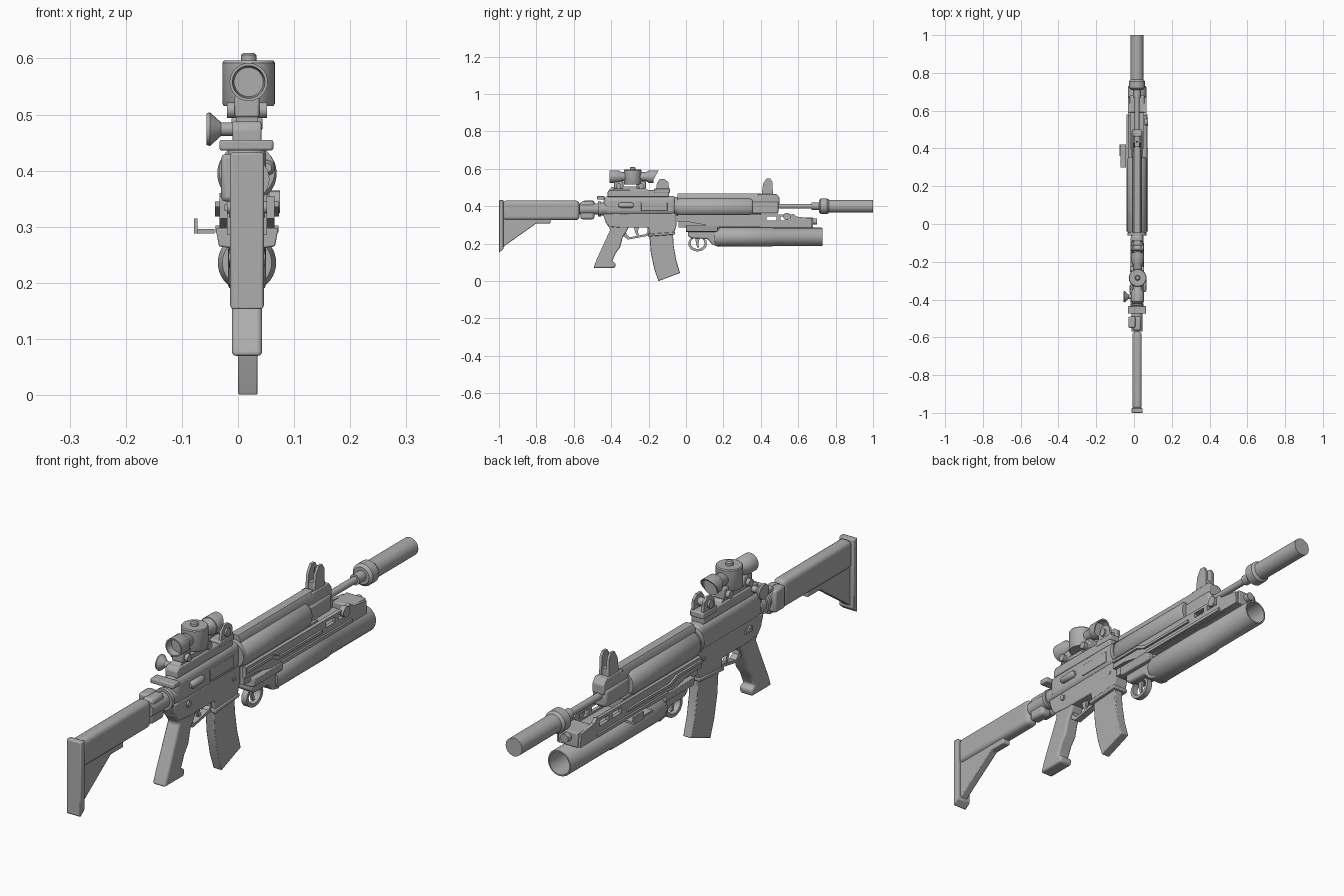
import bpy, bmesh, math
from mathutils import Matrix, Vector

if "Cube" in bpy.data.objects:
    bpy.data.objects.remove(bpy.data.objects["Cube"])

CX = 0.016  # centre plane of the main body
grey = bpy.data.materials.new("gunmetal_grey")
grey.diffuse_color = (0.42, 0.42, 0.42, 1)
grey.use_nodes = True
grey.node_tree.nodes["Principled BSDF"].inputs["Base Color"].default_value = grey.diffuse_color


def finish(name, bm, bevel=0.0, segs=2):
    bmesh.ops.recalc_face_normals(bm, faces=bm.faces)
    me = bpy.data.meshes.new(name)
    bm.to_mesh(me)
    bm.free()
    me.materials.append(grey)
    ob = bpy.data.objects.new(name, me)
    bpy.context.collection.objects.link(ob)
    bpy.context.view_layer.objects.active = ob
    ob.select_set(True)
    if bevel:
        m = ob.modifiers.new("Bevel", "BEVEL")
        m.width, m.segments, m.limit_method = bevel, segs, 'ANGLE'
    bpy.ops.object.shade_smooth_by_angle(angle=math.radians(35))
    ob.select_set(False)
    return ob


def plate(name, pts, half, x=CX, bevel=0.0, segs=2):
    """Side profile of (y, z) points, extruded across x."""
    bm = bmesh.new()
    a = [bm.verts.new((x - half, y, z)) for y, z in pts]
    b = [bm.verts.new((x + half, y, z)) for y, z in pts]
    bm.faces.new(a)
    bm.faces.new(b)
    for i in range(len(pts)):
        j = (i + 1) % len(pts)
        bm.faces.new((a[i], a[j], b[j], b[i]))
    return finish(name, bm, bevel, segs)


def box(name, x0, x1, y0, y1, z0, z1, bevel=0.0, segs=2):
    return plate(name, [(y0, z0), (y1, z0), (y1, z1), (y0, z1)], (x1 - x0) / 2, (x0 + x1) / 2, bevel, segs)


def beam(name, pts, y0, y1, bevel=0.0):
    """Cross-section of (x, z) points, extruded along y."""
    bm = bmesh.new()
    a = [bm.verts.new((x, y0, z)) for x, z in pts]
    b = [bm.verts.new((x, y1, z)) for x, z in pts]
    bm.faces.new(a)
    bm.faces.new(b)
    for i in range(len(pts)):
        j = (i + 1) % len(pts)
        bm.faces.new((a[i], a[j], b[j], b[i]))
    return finish(name, bm, bevel)


def lathe(name, prof, centre, axis='Y', n=32):
    """Turn (distance, radius) points around an axis through centre."""
    bm = bmesh.new()
    rings = []
    for d, r in prof:
        ring = []
        for i in range(n):
            t = 2 * math.pi * i / n
            c, s = r * math.cos(t), r * math.sin(t)
            v = {'X': (d, c, s), 'Y': (c, d, s), 'Z': (c, s, d)}[axis]
            ring.append(bm.verts.new(Vector(centre) + Vector(v)))
        rings.append(ring)
    for p, q in zip(rings, rings[1:]):
        for i in range(n):
            j = (i + 1) % n
            bm.faces.new((p[i], p[j], q[j], q[i]))
    bm.faces.new(rings[0])
    bm.faces.new(rings[-1])
    return finish(name, bm)


def pierced(name, outlines, half, x=CX):
    """Side profile with holes: first outline is the rim, the others are holes."""
    cu = bpy.data.curves.new(name, 'CURVE')
    cu.dimensions, cu.fill_mode, cu.extrude = '2D', 'BOTH', half
    for pts in outlines:
        sp = cu.splines.new('POLY')
        sp.points.add(len(pts) - 1)
        for p, (y, z) in zip(sp.points, pts):
            p.co = (y, z, 0, 1)
        sp.use_cyclic_u = True
    tmp = bpy.data.objects.new(name + "_curve", cu)
    bpy.context.collection.objects.link(tmp)
    me = bpy.data.meshes.new_from_object(tmp.evaluated_get(bpy.context.evaluated_depsgraph_get()))
    bpy.data.objects.remove(tmp)
    bm = bmesh.new()
    bm.from_mesh(me)
    bmesh.ops.remove_doubles(bm, verts=bm.verts, dist=1e-5)
    bm.transform(Matrix(((0, 0, 1, x), (1, 0, 0, 0), (0, 1, 0, 0), (0, 0, 0, 1))))
    return finish(name, bm)


def oval(y, z, ry, rz, n=16):
    return [(y + ry * math.cos(2 * math.pi * i / n), z + rz * math.sin(2 * math.pi * i / n)) for i in range(n)]


def rect(y0, y1, z0, z1):
    return [(y0, z0), (y1, z0), (y1, z1), (y0, z1)]


# Stock
box("stock_body", CX - .025, CX + .025, -.98, -.57, .326, .43, .018, 4)
plate("stock_brace", [(-.99, .17), (-.96, .195), (-.80, .308), (-.725, .308), (-.725, .335), (-.99, .335)], .016, bevel=.004)
plate("stock_butt_plate", [(-1, .152), (-.975, .172), (-.975, .432), (-1, .432)], .030, bevel=.004)
box("stock_hinge", CX - .022, CX + .022, -.565, -.49, .33, .425, .012, 3)
box("hinge_knuckle", -.03, .008, -.55, -.49, .345, .43, .008)
lathe("buffer_tube", [(-.57, .03), (-.47, .03), (-.47, .04), (-.455, .04), (-.455, .034), (-.42, .034)], (CX, 0, .385))

# Receiver
box("upper_receiver", CX - .034, CX + .034, -.44, -.05, .352, .455, .026, 4)
plate("lower_receiver", [(-.445, .36), (-.43, .315), (-.41, .29), (-.35, .285), (-.20, .285), (-.195, .243),
      (-.065, .253), (-.05, .30), (-.05, .365)], .029, bevel=.004)
plate("magazine_well_lip", [(-.203, .238), (-.06, .248), (-.06, .262), (-.203, .252)], .033, bevel=.003)
lathe("receiver_ring", [(-.062, .05), (-.045, .05)], (CX, 0, .40))
box("charging_handle", -.033, .063, -.475, -.435, .436, .455, .004)
box("ejection_port_cover", .048, .053, -.24, -.10, .375, .42, .002)
lathe("forward_assist", [(-.36, .008), (-.35, .014), (-.29, .014), (-.28, .008)], (.052, 0, .405), n=16)
lathe("selector", [(-.036, .011), (.036, .011)], (CX, -.36, .335), 'X', 16)
box("selector_lever", -.024, -.016, -.365, -.325, .328, .34)
lathe("takedown_pin", [(-.032, .008), (.032, .008)], (CX, -.09, .325), 'X', 12)

# Grip, trigger and magazine
plate("grip", [(-.43, .315), (-.30, .30), (-.315, .27), (-.338, .235), (-.352, .18), (-.375, .15), (-.395, .105),
      (-.375, .095), (-.38, .07), (-.495, .07), (-.478, .115), (-.405, .275)], .027, bevel=.008, segs=3)
pierced("trigger_guard", [[(-.345, .295), (-.335, .24), (-.31, .222), (-.21, .24), (-.19, .25), (-.19, .295)],
        [(-.325, .287), (-.318, .248), (-.30, .234), (-.215, .251), (-.205, .262), (-.205, .287)]], .013)
plate("trigger", [(-.28, .29), (-.25, .29), (-.258, .265), (-.25, .243), (-.262, .24), (-.272, .262)], .006)
plate("magazine", [(-.197, .26), (-.07, .26), (-.066, .19), (-.053, .115), (-.032, .043), (-.147, 0), (-.17, .065),
      (-.188, .15)], .0175, .0175, bevel=.003)

# Handguard and gas block
lathe("handguard", [(-.05, .044), (-.035, .053), (.34, .053), (.355, .045)], (CX, 0, .395))
beam("handguard_rail", [(CX - .024, .42), (CX + .024, .42), (CX + .024, .455), (CX + .016, .468), (CX - .016, .468),
     (CX - .024, .455)], -.045, .40)
box("gas_block", CX - .03, CX + .03, .35, .495, .36, .425, .01)
plate("front_sight_base", [(.385, .41), (.50, .41), (.50, .445), (.485, .465), (.385, .465)], .024, bevel=.003)
for s in (-1, 1):  # sight ears
    plate("front_sight_ear", [(.405, .46), (.465, .46), (.462, .53), (.45, .548), (.43, .548), (.412, .52)], .005, CX + s * .015)
box("front_sight_foot", CX - .02, CX + .02, .41, .462, .46, .49)
lathe("front_sight_post", [(.48, .005), (.535, .003)], (CX, .436, 0), 'Z', 10)

# Barrel and muzzle tube
lathe("barrel", [(.45, .013), (.67, .013), (.67, .02), (.71, .02), (.71, .032), (.72, .042), (.755, .042), (.765, .034),
      (1, .034)], (CX, 0, .40))

# Bracket between the barrel and the lower tube
pierced("bracket_side_right", [[(-.045, .355), (.56, .355), (.575, .36), (.59, .345), (.67, .335), (.675, .285), (.15, .29), (.02, .315), (-.045, .315)],
        rect(.43, .485, .325, .345), rect(.505, .56, .325, .345)], .007, .058)
pierced("bracket_side_left", [[(-.045, .355), (.56, .355), (.575, .36), (.59, .345), (.67, .335), (.675, .285), (.15, .29), (.02, .315), (-.045, .315)],
        rect(.43, .485, .325, .345), rect(.505, .56, .325, .345)], .007, -.026)
box("bracket_core", CX - .036, CX + .036, -.04, .67, .285, .318)
box("bracket_bridge", CX - .036, CX + .036, -.04, .40, .315, .362)
box("bracket_nose", CX - .04, CX + .04, .59, .68, .285, .34, .004)
for s in (-1, 1):  # long side ribs
    plate("bracket_rib", [(-.04, .335), (.10, .335), (.14, .318), (.40, .318), (.40, .328), (.15, .328), (.11, .345),
          (-.04, .345)], .006, CX + s * .051)
    box("bracket_lower_rib", CX + s * .05 - .006, CX + s * .05 + .006, .16, .58, .29, .302)
lathe("side_boss", [(-.008, .02), (.012, .02)], (.063, .54, .345), 'X', 16)
lathe("nose_bolt", [(.66, .016), (.70, .016)], (CX, 0, .318), n=16)
plate("latch_lever", [(.30, .288), (.42, .288), (.42, .296), (.30, .296)], .015, -.057)
box("latch_tip", -.078, -.072, .36, .42, .288, .315)

# Under-barrel tube
beam("launcher_frame", [(CX - .056, .298), (CX + .056, .298), (CX + .05, .265), (CX + .028, .262), (CX - .028, .262),
     (CX - .05, .265)], .0, .17, .003)
plate("launcher_receiver", [(.01, .30), (.01, .24), (.03, .228), (.115, .225), (.14, .195), (.18, .187), (.18, .30)], .034, bevel=.008)
lathe("launcher_tube", [(.15, .044), (.17, .052), (.46, .052), (.465, .049), (.725, .049), (.73, .047), (.73, .042), (.50, .042)],
      (CX, 0, .236), n=40)
pierced("launcher_trigger_guard", [oval(.062, .2, .05, .042), oval(.062, .203, .037, .032)], .011)
plate("launcher_trigger", [(.05, .235), (.075, .235), (.066, .2), (.07, .18), (.06, .18), (.053, .2)], .005)

# Sight mount
plate("mount_rail", [(-.42, .45), (-.09, .45), (-.09, .478), (-.19, .488), (-.41, .488), (-.42, .475)], .026, bevel=.004)
plate("mount_riser", [(-.40, .485), (-.37, .505), (-.23, .505), (-.20, .485)], .02)
for y in (-.36, -.24):
    lathe("mount_clamp_bolt", [(-.036, .014), (.036, .014)], (CX, y, .508), 'X', 16)
    box("mount_saddle", CX - .022, CX + .022, y - .025, y + .025, .495, .535, .004)
lathe("mount_knob", [(-.056, .028), (-.05, .03), (-.03, .012), (0, .012)], (0, -.385, .474), 'X', 20)

# Optical sight
ZS, XS = .558, .019
lathe("sight_tube", [(-.385, .026), (-.41, .029), (-.41, .034), (-.36, .034), (-.345, .024), (-.215, .024), (-.195, .034),
      (-.175, .034), (-.175, .024)], (XS, 0, ZS))
lathe("sight_turret", [(.515, .044), (.52, .047), (.592, .047), (.596, .044)], (XS, -.285, 0), 'Z')
lathe("turret_cap", [(.59, .014), (.606, .014), (.61, .009)], (XS, -.285, 0), 'Z', 16)
hood = lathe("sight_hood", [(-.20, .034), (-.165, .034), (-.165, .029), (-.19, .029)], (XS, 0, ZS))
for v in hood.data.vertices:  # slanted hood mouth
    if v.co.y > -.17:
        v.co.y += (v.co.z - ZS) * .55

# Rear sight
box("rear_sight_base", CX - .028, CX + .028, -.17, -.085, .472, .495, .004)
for s in (-1, 1):
    plate("rear_sight_ear", [(-.16, .49), (-.09, .49), (-.095, .53), (-.115, .545), (-.14, .545), (-.155, .525)], .005, CX + s * .021)
lathe("rear_sight_drum", [(-.033, .015), (.033, .015)], (CX, -.127, .515), 'X', 16)
